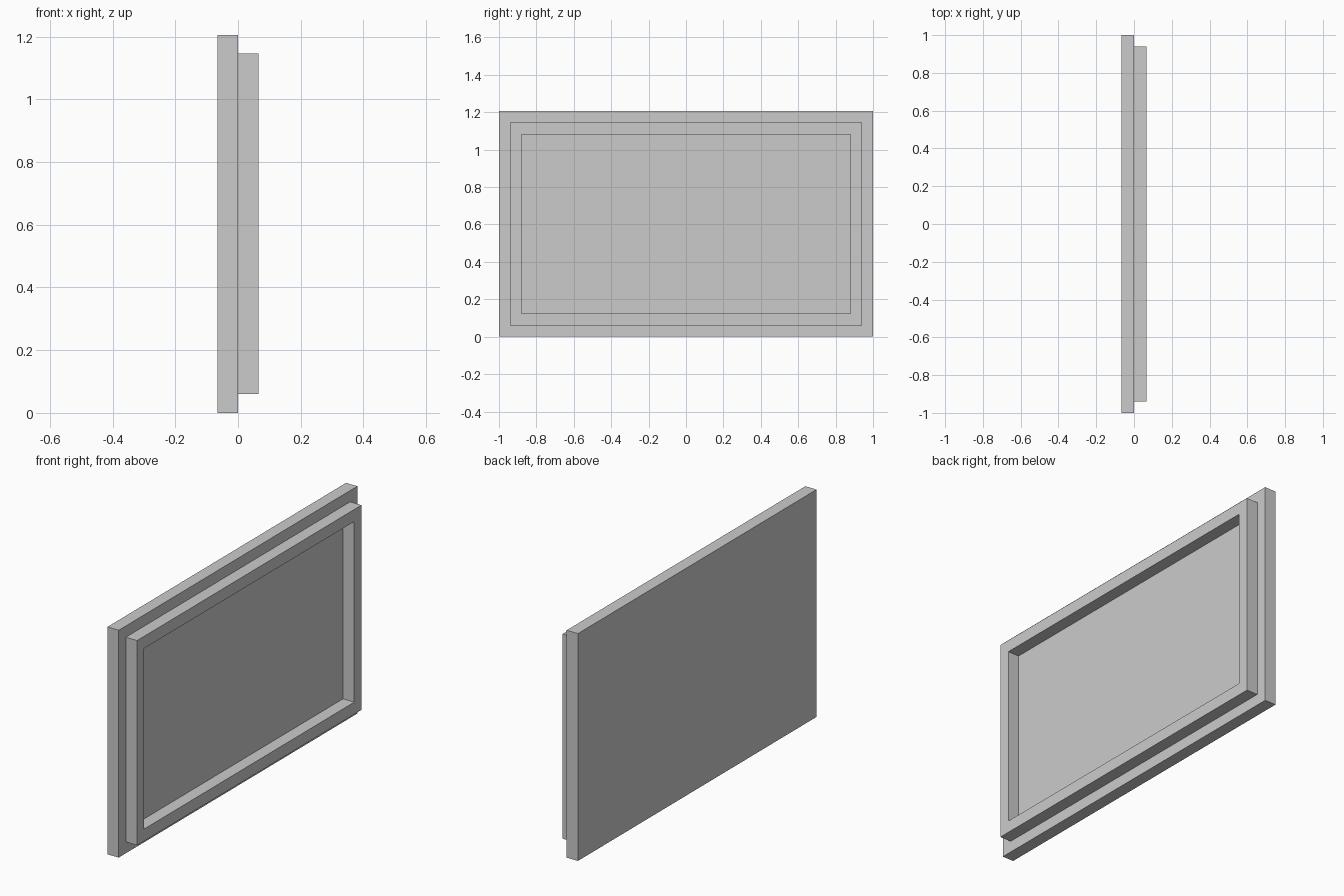
import bpy
import bmesh

cube = bpy.data.objects.get("Cube")
if cube:
    bpy.data.objects.remove(cube, do_unlink=True)

grey = bpy.data.materials.new("plain grey")
grey.use_nodes = True
colour = (0.6, 0.6, 0.6, 1)
grey.diffuse_color = colour
grey.node_tree.nodes["Principled BSDF"].inputs["Base Color"].default_value = colour

DEPTH = 0.066
MID_Z = 0.603


def rectangle(bm, half_y, half_z, x):
    corners = ((-1, -1), (1, -1), (1, 1), (-1, 1))
    return [bm.verts.new((x, sy * half_y, MID_Z + sz * half_z)) for sy, sz in corners]


def bridge(bm, a, b):
    for i in range(4):
        j = (i + 1) % 4
        bm.faces.new((a[i], a[j], b[j], b[i]))


def finish(bm, name):
    bmesh.ops.recalc_face_normals(bm, faces=bm.faces)
    mesh = bpy.data.meshes.new(name)
    bm.to_mesh(mesh)
    bm.free()
    mesh.materials.append(grey)
    bpy.context.collection.objects.link(bpy.data.objects.new(name, mesh))


# Solid backing panel
bm = bmesh.new()
back = rectangle(bm, 1, MID_Z, -DEPTH)
front = rectangle(bm, 1, MID_Z, 0)
bm.faces.new(back)
bm.faces.new(front)
bridge(bm, back, front)
finish(bm, "backing_panel")

# Raised rectangular frame, open in the middle
bm = bmesh.new()
loops = [rectangle(bm, *size) for size in (
    (0.94, 0.543, 0), (0.94, 0.543, DEPTH),
    (0.88, 0.479, DEPTH), (0.88, 0.479, 0))]
for i in range(4):
    bridge(bm, loops[i], loops[(i + 1) % 4])
finish(bm, "raised_frame")
